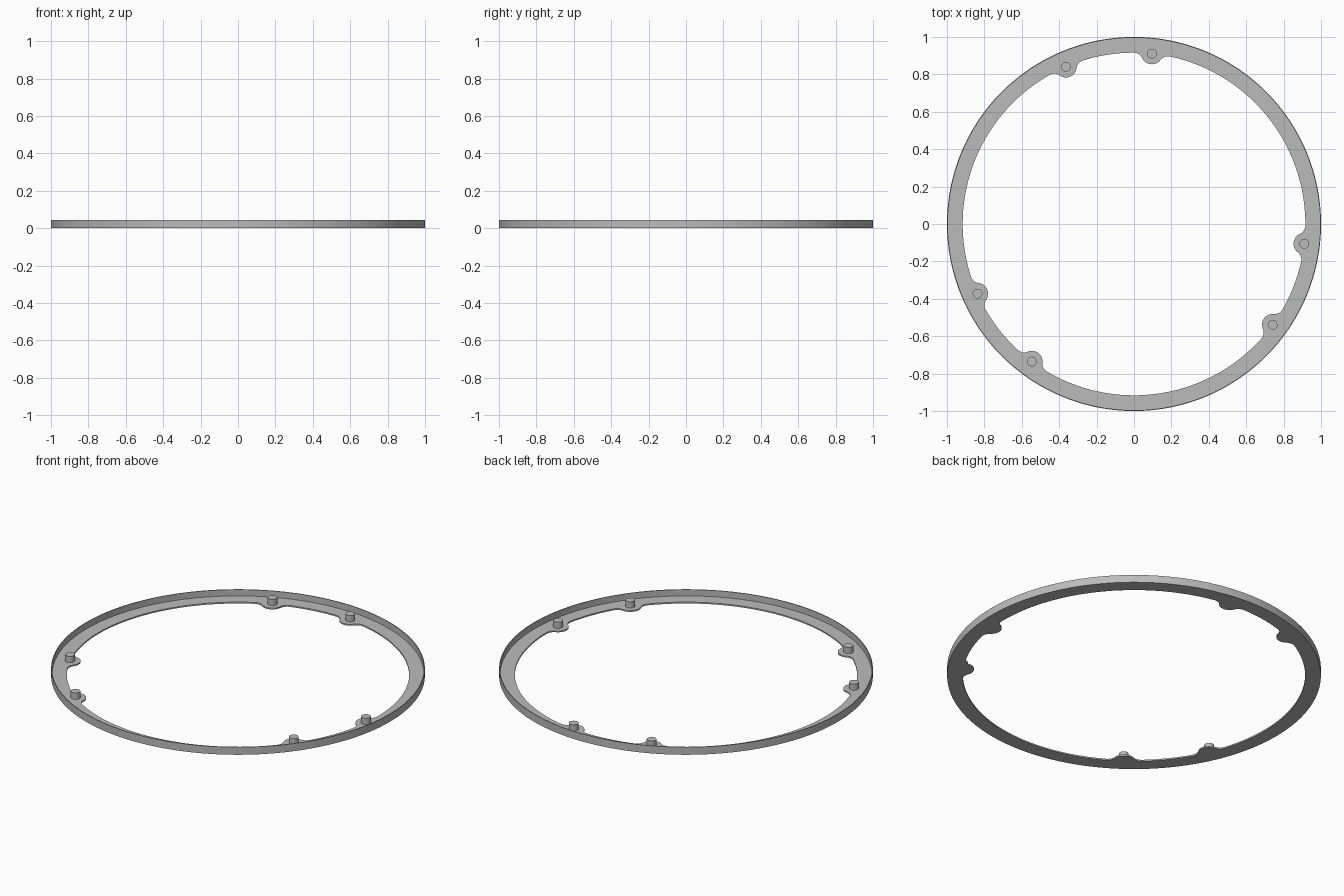
import bpy, bmesh
from math import sin, cos, sqrt, radians, atan2, hypot

cube = bpy.data.objects.get("Cube")
if cube:
    bpy.data.objects.remove(cube, do_unlink=True)

HEIGHT, FLOOR, WALL = 0.045, 0.008, 0.005
INNER, TAB, FILLET, PIN = 0.916, 0.057, 0.05, 0.026
PIN_ANGLES = [start + turn for turn in (0, 120, 240) for start in (84, 113.4)]

grey = bpy.data.materials.new("plain grey")
grey.use_nodes = True
colour = (0.5, 0.5, 0.5, 1)
grey.diffuse_color = colour
grey.node_tree.nodes["Principled BSDF"].inputs["Base Color"].default_value = colour


def finish(name, bm):
    bmesh.ops.recalc_face_normals(bm, faces=bm.faces)
    mesh = bpy.data.meshes.new(name)
    bm.to_mesh(mesh)
    bm.free()
    mesh.materials.append(grey)
    obj = bpy.data.objects.new(name, mesh)
    bpy.context.collection.objects.link(obj)
    bpy.ops.object.select_all(action="DESELECT")
    obj.select_set(True)
    bpy.context.view_layer.objects.active = obj
    bpy.ops.object.shade_smooth_by_angle(angle=radians(30))
    return obj


# Tab outline in polar form: round nose, concave fillet, then plain ring
fil_r = INNER - FILLET
reach = TAB + FILLET
fil_a = 2 * atan2(sqrt(reach**2 - (INNER - fil_r)**2), sqrt((INNER + fil_r)**2 - reach**2))
fx, fy = fil_r * cos(fil_a), fil_r * sin(fil_a)
jx, jy = INNER + (fx - INNER) * TAB / reach, fy * TAB / reach
join_a = atan2(jy, jx)


def inner_radius(a):
    a = abs(a)
    if a <= join_a:
        return INNER * cos(a) - sqrt(max(0, TAB**2 - (INNER * sin(a))**2))
    if a <= fil_a:
        d = a - fil_a
        return fil_r * cos(d) + sqrt(max(0, FILLET**2 - (fil_r * sin(d))**2))
    return INNER


# Stations around the ring: dense at the tabs, even elsewhere
stations = []
for i, deg in enumerate(PIN_ANGLES):
    centre = radians(deg)
    nose = [join_a * sin(radians(k * 9)) for k in range(-10, 11)]
    side = [join_a + (fil_a - join_a) * (k / 10)**1.5 for k in range(1, 11)]
    local = [-s for s in reversed(side)] + nose + side
    stations += [(centre + a, inner_radius(a)) for a in local]
    nxt = radians(PIN_ANGLES[(i + 1) % 6] + (360 if i == 5 else 0))
    gap = nxt - centre - 2 * fil_a
    steps = max(2, round(gap / radians(2)))
    stations += [(centre + fil_a + gap * k / steps, INNER) for k in range(1, steps)]

# Ring: L-shaped section with a thin floor flange and a raised outer wall
bm = bmesh.new()
loops = []
for a, r in stations:
    section = [(r, 0), (1, 0), (1, HEIGHT), (1 - WALL, HEIGHT), (1 - WALL, FLOOR), (r, FLOOR)]
    loops.append([bm.verts.new((p * cos(a), p * sin(a), z)) for p, z in section])
for i, here in enumerate(loops):
    there = loops[(i + 1) % len(loops)]
    for k in range(6):
        m = (k + 1) % 6
        bm.faces.new((here[k], there[k], there[m], here[m]))
finish("flanged_ring", bm)

# Locating pins standing on the tabs
for i, deg in enumerate(PIN_ANGLES):
    bm = bmesh.new()
    bmesh.ops.create_cone(bm, cap_ends=True, segments=32, radius1=PIN, radius2=PIN,
                          depth=HEIGHT - FLOOR)
    a = radians(deg)
    bmesh.ops.translate(bm, verts=bm.verts,
                        vec=(INNER * cos(a), INNER * sin(a), (HEIGHT + FLOOR) / 2))
    finish(f"locating_pin_{i + 1}", bm)
